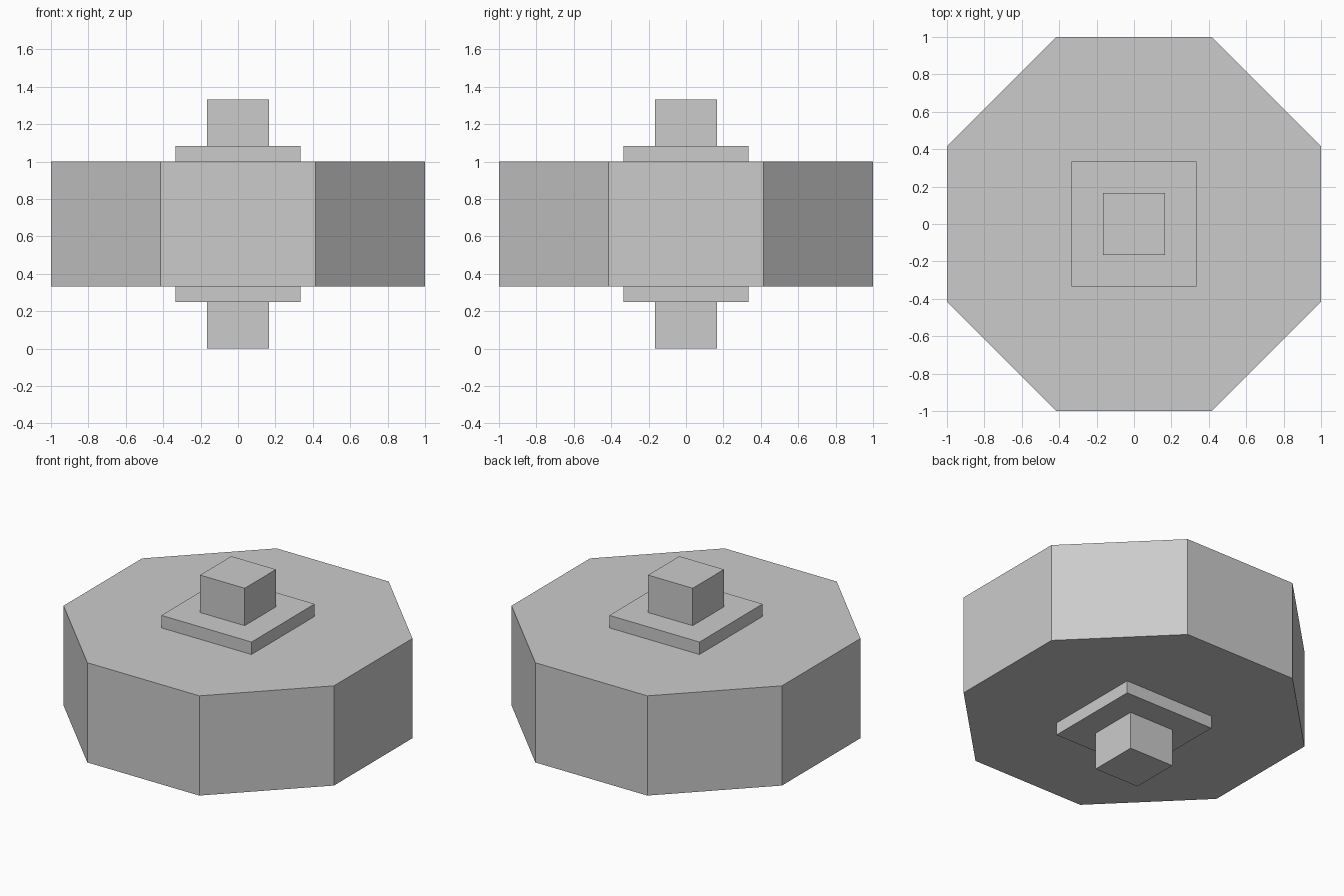
import bpy
from math import cos, pi

if "Cube" in bpy.data.objects:
    bpy.data.objects.remove(bpy.data.objects["Cube"])

MID = 2 / 3  # mirror height of the whole model


def prism(name, sides, apothem, z0, z1):
    """Upright regular prism with flat sides facing the axes."""
    bpy.ops.mesh.primitive_cylinder_add(
        vertices=sides, radius=apothem / cos(pi / sides), depth=z1 - z0,
        location=(0, 0, (z0 + z1) / 2), rotation=(0, 0, pi / sides))
    obj = bpy.context.object
    obj.name = name
    bpy.ops.object.transform_apply(location=True, rotation=True, scale=True)
    return obj


# Octagonal drum
prism("drum", 8, 1.0, MID - 1 / 3, MID + 1 / 3)

# Square collar and axle stub on the top and the bottom
for side, sign in (("top", 1), ("bottom", -1)):
    for part, half, near, far in (("collar", 1 / 3, 1 / 3, 5 / 12),
                                  ("axle", 0.165, 5 / 12, 2 / 3)):
        z0, z1 = sorted((MID + sign * near, MID + sign * far))
        prism(f"{side}_{part}", 4, half, z0, z1)
